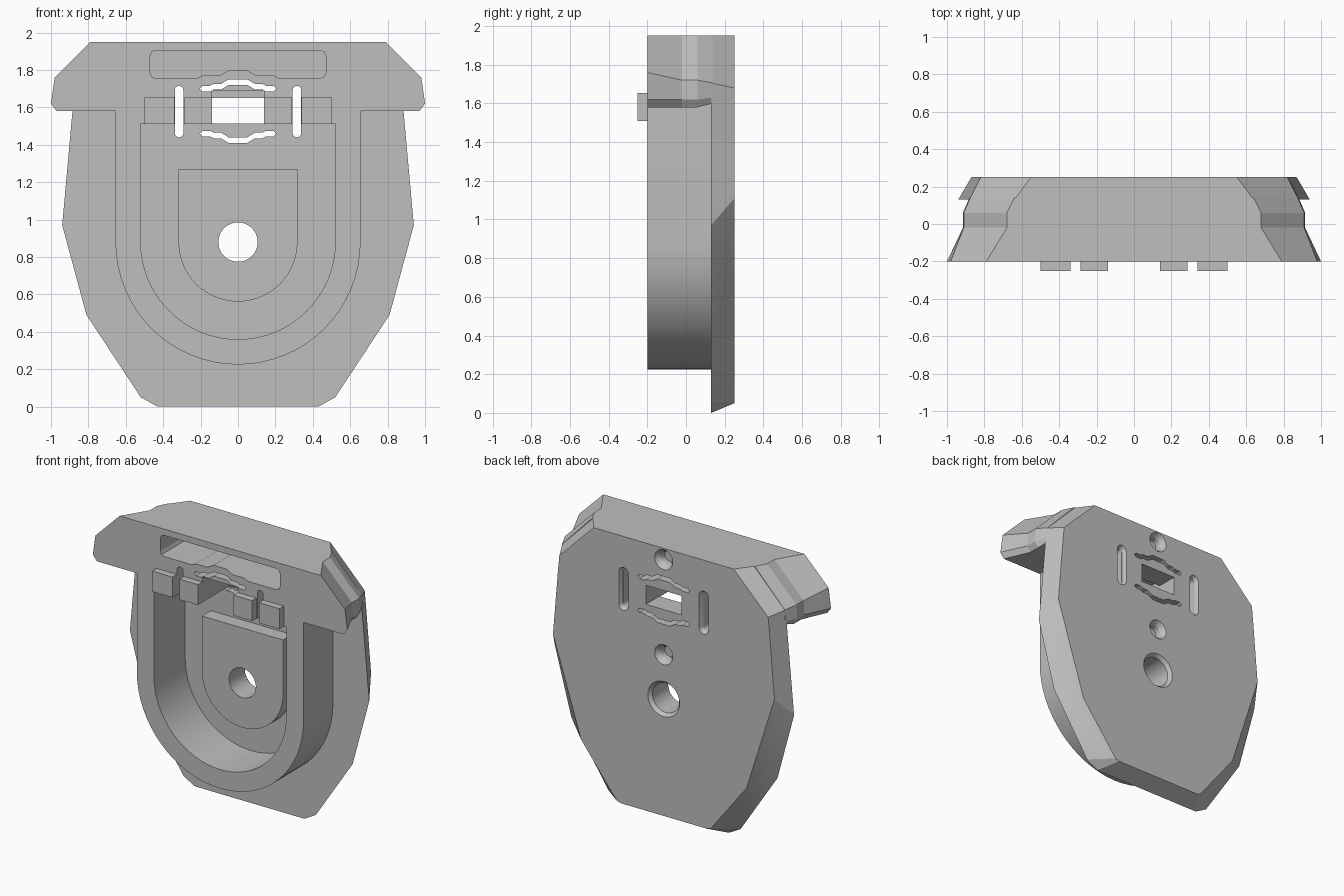
import bpy, bmesh, math

if "Cube" in bpy.data.objects:
    bpy.data.objects.remove(bpy.data.objects["Cube"], do_unlink=True)

grey = bpy.data.materials.new("light_grey")
grey.use_nodes = True
grey.diffuse_color = (0.52, 0.52, 0.52, 1)
grey.node_tree.nodes["Principled BSDF"].inputs["Base Color"].default_value = (0.52, 0.52, 0.52, 1)


def loft(name, stations):
    """Skin equal-length (x, z) outlines placed at successive y positions."""
    bm = bmesh.new()
    rings = [[bm.verts.new((x, y, z)) for x, z in pts] for y, pts in stations]
    n = len(rings[0])
    for a, b in zip(rings, rings[1:]):
        for i in range(n):
            j = (i + 1) % n
            bm.faces.new((a[i], a[j], b[j], b[i]))
    bm.faces.new(rings[0])
    bm.faces.new(rings[-1])
    bmesh.ops.recalc_face_normals(bm, faces=bm.faces)
    mesh = bpy.data.meshes.new(name)
    bm.to_mesh(mesh)
    bm.free()
    mesh.materials.append(grey)
    ob = bpy.data.objects.new(name, mesh)
    bpy.context.collection.objects.link(ob)
    return ob


def prism(name, pts, y0, y1):
    return loft(name, [(y0, pts), (y1, pts)])


def mirrored(half):
    return half + [(-x, z) for x, z in reversed(half)]


def arc(cx, cz, r, a0, a1, n):
    angles = [math.radians(a0 + (a1 - a0) * i / n) for i in range(n + 1)]
    return [(cx + r * math.cos(a), cz + r * math.sin(a)) for a in angles]


def arch(r, top):
    """U outline: half circle below, straight sides up to the top."""
    return [(r, top), (-r, top)] + arc(0, 0.88, r, 180, 360, 32)


def circle(cz, r):
    return arc(0, cz, r, 0, 352.5, 47)


def slot(cx, z0, z1, r):
    return arc(cx, z1 - r, r, 0, 180, 10) + arc(cx, z0 + r, r, 180, 360, 10)


def rect(x0, x1, z0, z1):
    return [(x0, z0), (x1, z0), (x1, z1), (x0, z1)]


def wave(z, bump, t):
    """Thin slit with a raised or lowered middle."""
    line = [(0.19, 0), (0.15, 0), (0.13, bump * 0.3), (0.09, bump * 0.3), (0.05, bump)]
    line = mirrored(line)
    tip = [(0.205, z)]
    return (tip + [(x, z + d + t) for x, d in line] + [(-0.205, z)]
            + [(x, z + d - t) for x, d in reversed(line)])


def combine(target, tool, operation):
    mod = target.modifiers.new(operation, 'BOOLEAN')
    mod.operation = operation
    mod.solver = 'EXACT'
    mod.object = tool
    bpy.context.view_layer.objects.active = target
    bpy.ops.object.modifier_apply(modifier=mod.name)
    bpy.data.objects.remove(tool, do_unlink=True)


# Back plate with bevelled rim
body = loft("body", [
    (0.13, mirrored([(0.64, 1.95), (0.88, 1.705), (0.885, 1.58), (0.94, 0.97),
                     (0.81, 0.49), (0.52, 0.05), (0.43, 0)])),
    (0.25, mirrored([(0.55, 1.95), (0.82, 1.68), (0.83, 1.58), (0.87, 1.11),
                     (0.65, 0.42), (0.37, 0.06), (0.34, 0.05)])),
])

# Wide head block with waisted ears
waist = [(0.68, 1.95), (0.91, 1.72), (0.915, 1.62), (0.89, 1.58)]
combine(body, loft("head", [
    (-0.2, mirrored([(0.79, 1.95), (0.98, 1.76), (1.0, 1.62), (0.97, 1.58)])),
    (-0.02, mirrored(waist)),
    (0.06, mirrored(waist)),
    (0.14, mirrored([(0.64, 1.95), (0.875, 1.705), (0.88, 1.63), (0.87, 1.6)])),
]), 'UNION')

# U-shaped wall, its pocket and the raised pad inside
combine(body, prism("wall", arch(0.655, 1.65), -0.2, 0.16), 'UNION')
combine(body, prism("pocket", arch(0.52, 1.51), -0.4, 0.15), 'DIFFERENCE')
combine(body, prism("pad", arch(0.318, 1.27), 0.05, 0.18), 'UNION')

# Bore with a chamfered rear edge
combine(body, prism("bore", circle(0.88, 0.105), -0.4, 0.4), 'DIFFERENCE')
combine(body, loft("bore_chamfer", [(0.22, circle(0.88, 0.1)), (0.26, circle(0.88, 0.133))]),
        'DIFFERENCE')

# Rear countersunk dimples
for z in (1.87, 1.195):
    combine(body, loft("dimple", [(0.18, circle(z, 0.04)), (0.215, circle(z, 0.045)),
                                  (0.26, circle(z, 0.078))]), 'DIFFERENCE')

# Front recess with a wavy lower edge
recess = mirrored([(0.44, 1.905), (0.46, 1.897), (0.47, 1.875), (0.47, 1.785), (0.46, 1.763),
                   (0.44, 1.755), (0.22, 1.755), (0.19, 1.77), (0.1, 1.77), (0.05, 1.797)])
combine(body, prism("recess", recess, -0.4, 0.1), 'DIFFERENCE')

# Central window, front opening above it and the flexure slits
combine(body, prism("window", rect(-0.14, 0.14, 1.515, 1.65), -0.4, 0.4), 'DIFFERENCE')
combine(body, prism("opening", rect(-0.14, 0.14, 1.505, 1.69), -0.4, 0.1), 'DIFFERENCE')
combine(body, prism("upper_slit", wave(1.7, 0.035, 0.015), -0.4, 0.4), 'DIFFERENCE')
combine(body, prism("lower_slit", wave(1.46, -0.035, 0.015), -0.4, 0.4), 'DIFFERENCE')
for side in (-1, 1):
    x = side * 0.315
    combine(body, prism("slot", slot(x, 1.44, 1.715, 0.023), -0.4, 0.4), 'DIFFERENCE')
    combine(body, loft("slot_rim", [(0.22, slot(x, 1.44, 1.715, 0.024)),
                                    (0.26, slot(x, 1.42, 1.735, 0.042))]), 'DIFFERENCE')

# Front clip tabs
for side, label in ((1, "left"), (-1, "right")):
    for part, a, b in (("inner", 0.14, 0.285), ("outer", 0.34, 0.5)):
        x0, x1 = sorted((side * a, side * b))
        prism(label + "_" + part + "_tab", rect(x0, x1, 1.51, 1.655), -0.25, -0.19)

# Smooth the round walls, keep edges crisp
bpy.ops.object.select_all(action='DESELECT')
body.select_set(True)
bpy.context.view_layer.objects.active = body
bpy.ops.object.shade_smooth_by_angle(angle=math.radians(20))
